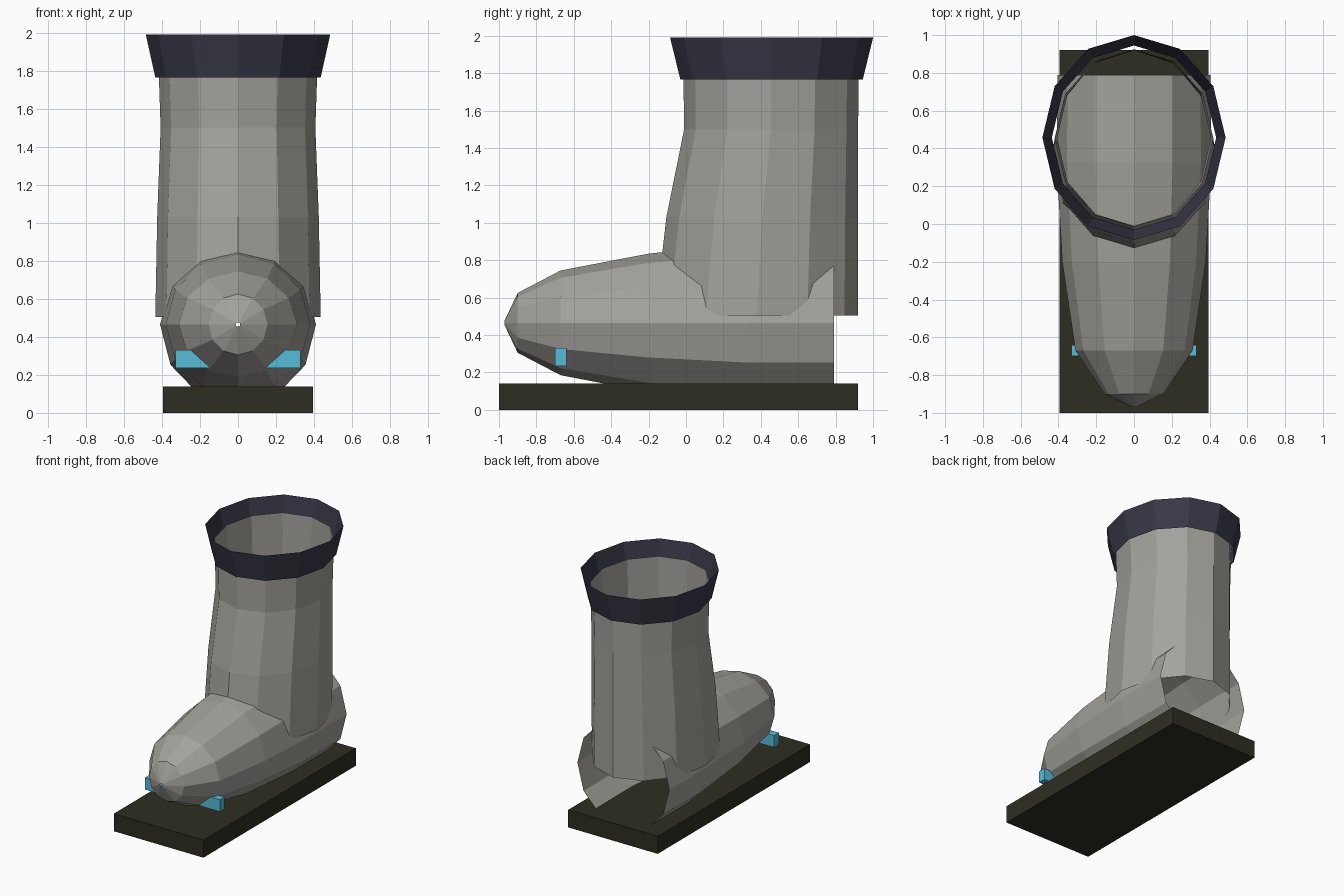
import bpy, bmesh, math
from mathutils import Vector

cube = bpy.data.objects.get("Cube")
if cube:
    bpy.data.objects.remove(cube, do_unlink=True)


def material(name, rgb):
    mat = bpy.data.materials.new(name)
    mat.use_nodes = True
    mat.diffuse_color = (*rgb, 1)
    mat.node_tree.nodes["Principled BSDF"].inputs["Base Color"].default_value = (*rgb, 1)
    return mat


def finish(name, bm, mat):
    mesh = bpy.data.meshes.new(name)
    bm.to_mesh(mesh)
    bm.free()
    obj = bpy.data.objects.new(name, mesh)
    obj.data.materials.append(mat)
    bpy.context.collection.objects.link(obj)
    return obj


def loft(name, rings, mat, sides=12):
    """Open flat-faced tube; each ring is centre, half-axis u, half-axis v."""
    bm = bmesh.new()
    loops = []
    for centre, u, v in rings:
        angles = [math.tau * i / sides for i in range(sides)]
        loops.append([bm.verts.new(centre + u * math.cos(a) + v * math.sin(a)) for a in angles])
    for low, high in zip(loops, loops[1:]):
        for i in range(sides):
            j = (i + 1) % sides
            bm.faces.new((low[i], low[j], high[j], high[i]))
    return finish(name, bm, mat)


def box(name, low, high, mat):
    bm = bmesh.new()
    bmesh.ops.create_cube(bm, size=1)
    low, high = Vector(low), Vector(high)
    for vert in bm.verts:
        vert.co = (low + high) / 2 + vert.co * (high - low)
    return finish(name, bm, mat)


def upright_ring(z, half_width, front, back):
    return (Vector((0, (front + back) / 2, z)),
            Vector((half_width, 0, 0)), Vector((0, (back - front) / 2, 0)))


def foot_ring(y, half_width, half_height):
    return (Vector((0, y, 0.465)),
            Vector((0, 0, half_height)), Vector((half_width, 0, 0)))


grey = material("warm grey", (0.37, 0.36, 0.33))
navy = material("dark slate", (0.04, 0.04, 0.065))
olive = material("dark olive", (0.027, 0.027, 0.016))
cyan = material("cyan", (0.09, 0.51, 0.69))

# Flat sole slab
box("sole", (-0.395, -1, 0), (0.395, 0.92, 0.14), olive)

# Foot shell, open at the heel with a pinhole at the toe
loft("foot", [foot_ring(*r) for r in (
    (-0.97, 0.012, 0.012), (-0.9, 0.155, 0.16), (-0.67, 0.31, 0.28),
    (-0.2, 0.38, 0.37), (0.33, 0.41, 0.425), (0.79, 0.405, 0.425))], grey)

# Leg shaft, open at both ends
loft("shaft", [upright_ring(*r) for r in (
    (0.505, 0.435, -0.165, 0.92), (1.03, 0.425, -0.105, 0.92),
    (1.5, 0.407, -0.01, 0.92), (1.88, 0.42, -0.015, 0.925))], grey)

# Flared collar
loft("collar", [upright_ring(1.765, 0.435, -0.03, 0.945),
                upright_ring(1.99, 0.485, -0.085, 1.0)], navy)

# Bar passing through the toe
box("toe_bar", (-0.33, -0.7, 0.235), (0.33, -0.64, 0.33), cyan)
